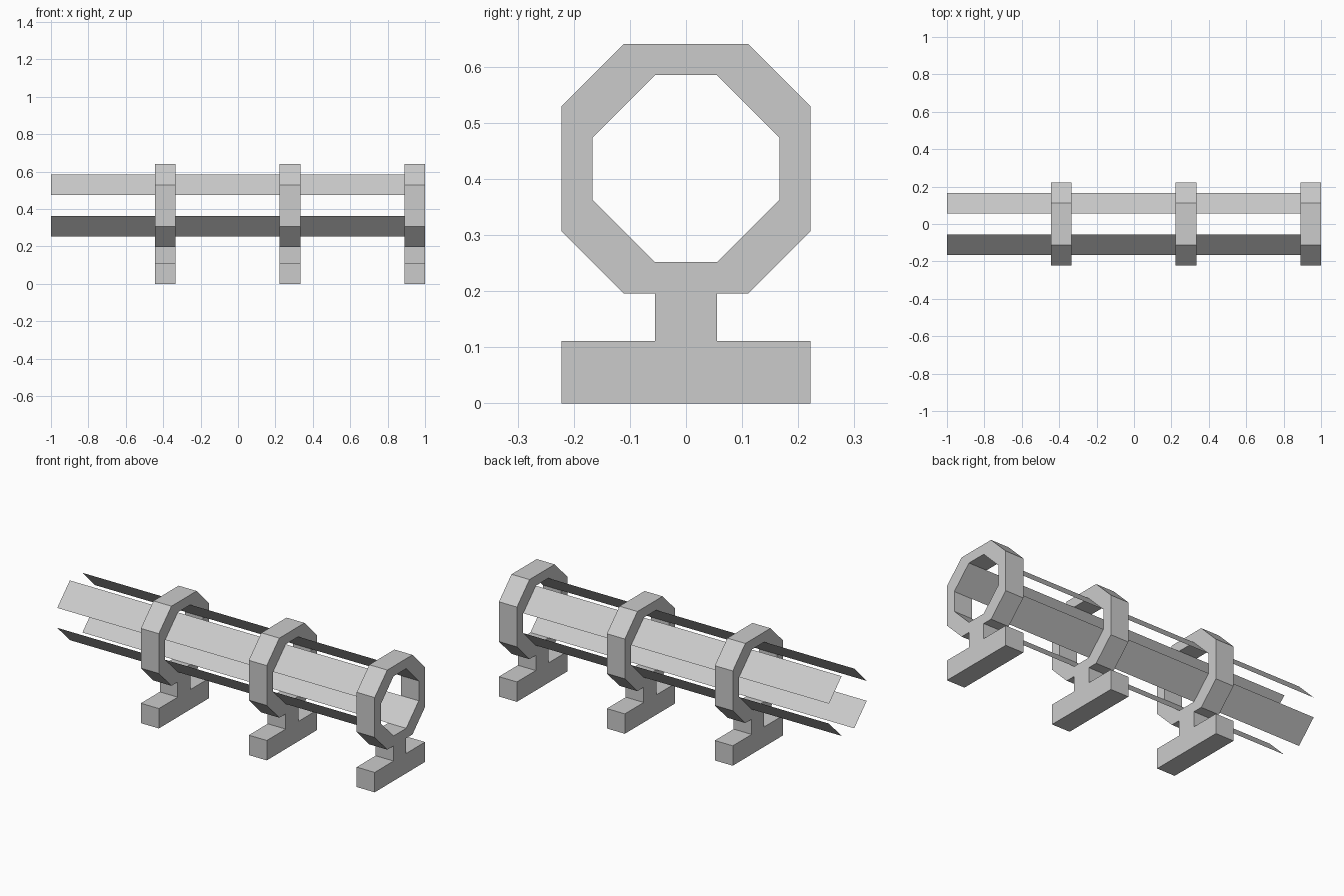
import bpy, bmesh
from mathutils import Vector

if "Cube" in bpy.data.objects:
    bpy.data.objects.remove(bpy.data.objects["Cube"])

U = 1 / 18          # module: every size is a multiple of this
CZ = 0.418          # height of the octagon centre
STANDS = [-8 * U, 4 * U, 16 * U]   # left face of each stand
THICK = 2 * U


def make_object(name, bm):
    mesh = bpy.data.meshes.new(name)
    bm.to_mesh(mesh)
    bm.free()
    obj = bpy.data.objects.new(name, mesh)
    bpy.context.collection.objects.link(obj)
    return obj


def octagon(half, flat):
    # starts at the lower right corner, counter-clockwise seen from +x
    pts = [(flat, -half), (half, -flat), (half, flat), (flat, half),
           (-flat, half), (-half, flat), (-half, -flat), (-flat, -half)]
    return [(y, CZ + z) for y, z in pts]


# Stand profile: octagon ring on a stem with a wide foot
ring_bottom = CZ - 4 * U
foot = [(-U, ring_bottom), (-U, 2 * U), (-4 * U, 2 * U), (-4 * U, 0),
        (4 * U, 0), (4 * U, 2 * U), (U, 2 * U), (U, ring_bottom)]
outer = octagon(4 * U, 2 * U) + foot
inner = octagon(3 * U, U)


def stand(name, x):
    bm = bmesh.new()
    edges = []
    for loop in (outer, inner):
        vs = [bm.verts.new((x, y, z)) for y, z in loop]
        edges += [bm.edges.new((vs[i - 1], vs[i])) for i in range(len(vs))]
    bmesh.ops.triangle_fill(bm, edges=edges, use_beauty=True, normal=(1, 0, 0))
    ext = bmesh.ops.extrude_face_region(bm, geom=bm.faces[:], use_keep_orig=True)
    moved = [g for g in ext["geom"] if isinstance(g, bmesh.types.BMVert)]
    bmesh.ops.translate(bm, verts=moved, vec=Vector((THICK, 0, 0)))
    bmesh.ops.recalc_face_normals(bm, faces=bm.faces[:])
    return make_object(name, bm)


for i, x in enumerate(STANDS):
    stand(f"ring_stand_{i + 1}", x)

# Thin diagonal rails, running flush with the inner faces of the rings
spans = [(-1, STANDS[0])] + [(a + THICK, b) for a, b in zip(STANDS, STANDS[1:])]
for vert, sz in (("upper", 1), ("lower", -1)):
    for side, sy in (("front", -1), ("back", 1)):
        bm = bmesh.new()
        for x0, x1 in spans:
            a, b = (sy * U, CZ + sz * 3 * U), (sy * 3 * U, CZ + sz * U)
            f = bm.faces.new([bm.verts.new(p) for p in
                              ((x0, *a), (x1, *a), (x1, *b), (x0, *b))])
            f.normal_update()
            if f.normal.dot(Vector((0, sy, sz))) < 0:
                f.normal_flip()
        make_object(f"{vert}_{side}_rail", bm)
